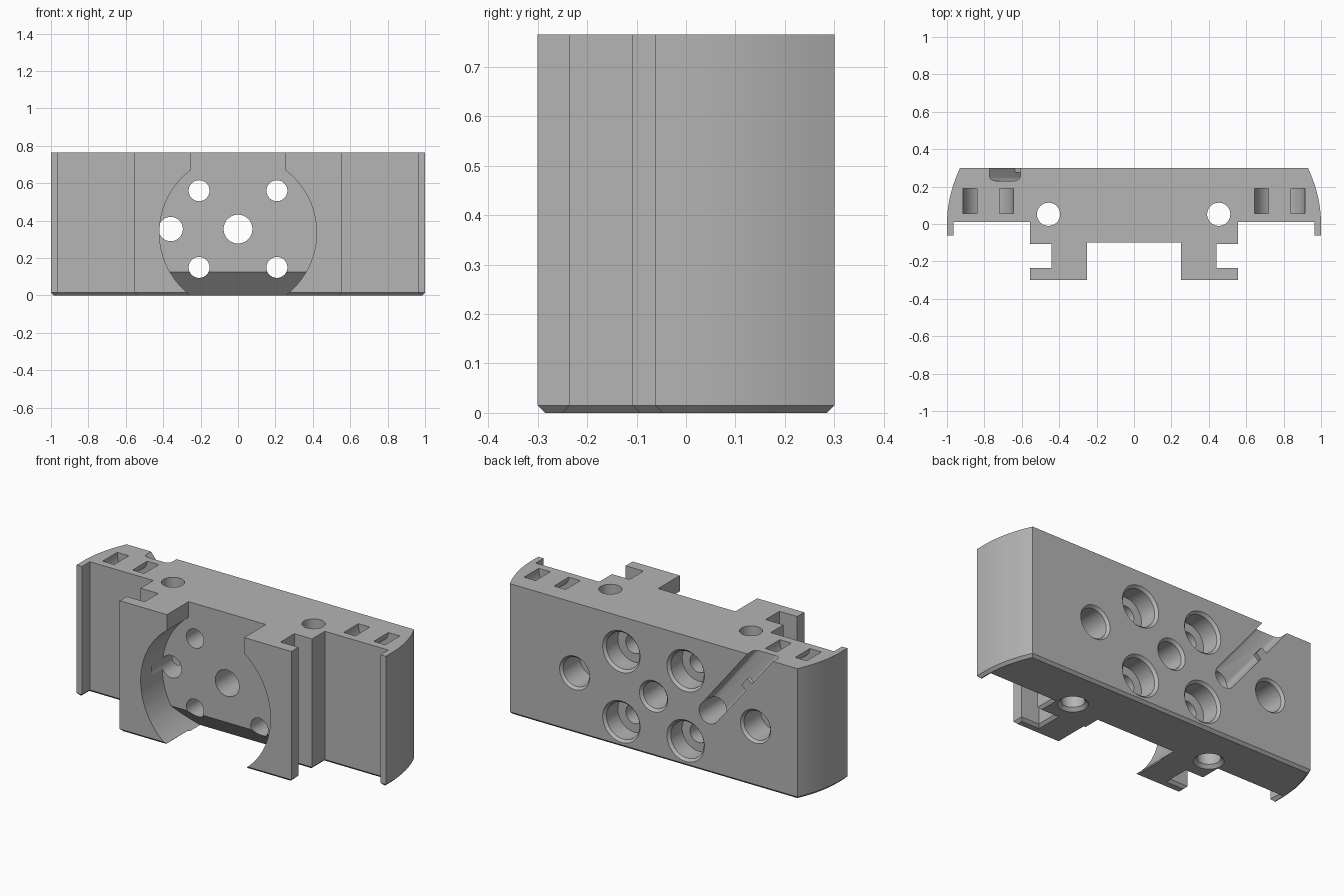
import bpy, bmesh, math
from mathutils import Matrix, Vector

HEIGHT, BACK = 0.765, 0.3
if "Cube" in bpy.data.objects:
    bpy.data.objects.remove(bpy.data.objects["Cube"])

gray = bpy.data.materials.new("plain gray")
gray.use_nodes = True
gray.diffuse_color = (0.46, 0.46, 0.46, 1)
gray.node_tree.nodes["Principled BSDF"].inputs["Base Color"].default_value = gray.diffuse_color


def finish(name, bm):
    bmesh.ops.recalc_face_normals(bm, faces=bm.faces)
    mesh = bpy.data.meshes.new(name)
    bm.to_mesh(mesh)
    bm.free()
    mesh.materials.append(gray)
    obj = bpy.data.objects.new(name, mesh)
    bpy.context.collection.objects.link(obj)
    return obj


def prism(points, vector):
    """Closed outline of 3D points swept along a vector."""
    bm = bmesh.new()
    face = bm.faces.new([bm.verts.new(p) for p in points])
    out = bmesh.ops.extrude_face_region(bm, geom=[face])
    verts = [v for v in out["geom"] if isinstance(v, bmesh.types.BMVert)]
    bmesh.ops.translate(bm, verts=verts, vec=vector)
    return bm


def lathe(profile, place, axis, segments=40):
    """Solid of revolution from (radius, distance) pairs along an axis."""
    bm = bmesh.new()
    turn = Vector((0, 0, 1)).rotation_difference(Vector(axis)).to_matrix().to_4x4()
    rings = []
    for r, t in profile:
        angles = [math.tau * i / segments for i in range(segments)]
        rings.append([bm.verts.new((r * math.cos(a), r * math.sin(a), t)) for a in angles])
    for low, high in zip(rings, rings[1:]):
        for i in range(segments):
            j = (i + 1) % segments
            bm.faces.new((low[i], low[j], high[j], high[i]))
    bm.faces.new(rings[0])
    bm.faces.new(rings[-1])
    bm.transform(Matrix.Translation(place) @ turn)
    return bm


def cut(target, bm):
    cutter = finish("cutter", bm)
    cutter.hide_render = True
    bpy.context.view_layer.objects.active = target
    mod = target.modifiers.new("cut", "BOOLEAN")
    mod.operation, mod.solver, mod.object = "DIFFERENCE", "EXACT", cutter
    bpy.ops.object.modifier_apply(modifier=mod.name)
    bpy.data.objects.remove(cutter)


# Body: mirrored plan outline with curved ends, lips and two T-shaped rails
half = [(0.25, -0.1), (0.25, -0.295), (0.555, -0.295), (0.555, -0.235), (0.44, -0.235),
        (0.44, -0.108), (0.555, -0.108), (0.555, 0.01), (0.965, 0.01), (0.965, -0.062), (1, -0.062)]
half = [(x, -BACK if y == -0.295 else y) for x, y in half]
half += [(1 - 0.07 * (i / 12) ** 2, BACK * i / 12) for i in range(13)]
outline = half + [(-x, y) for x, y in reversed(half)]
bm = prism([(x, y, 0) for x, y in outline], (0, 0, HEIGHT))
bottom = [e for e in bm.edges if all(v.co.z < 0.001 for v in e.verts)]
bmesh.ops.bevel(bm, geom=bottom, offset=0.015, segments=1, affect="EDGES", profile=0.5)
body = finish("body", bm)

# Round front pocket with a sloped lower edge
cut(body, lathe([(0.42, 0), (0.42, 0.3)], (0, -0.4, 0.335), (0, 1, 0), 96))
slope = lathe([(0.42, 0), (0.42, 0.4)], (0, -0.35, 0.335), (0, 1, 0), 96)
for point, normal in (((0, -0.1, 0.125), (0, 1, 0.9)), ((0, 0, 0.2), (0, 0, 1))):
    bmesh.ops.bisect_plane(slope, geom=slope.verts[:] + slope.edges[:] + slope.faces[:],
                           plane_co=point, plane_no=normal, clear_outer=True)
    rim = [e for e in slope.edges if e.is_boundary]
    bmesh.ops.holes_fill(slope, edges=rim)
cut(body, slope)


def back_hole(x, z, profile):
    cut(body, lathe(profile, (x, BACK, z), (0, -1, 0)))


# Counterbored screw holes
for x in (-0.208, 0.208):
    for z in (0.15, 0.56):
        back_hole(x, z, [(0.14, -0.02), (0.107, 0.015), (0.107, 0.12), (0.056, 0.12), (0.056, 0.5)])

# Centre through hole, cable hole and the two blind holes
back_hole(0, 0.355, [(0.11, -0.02), (0.077, 0.015), (0.077, 0.5)])
back_hole(-0.36, 0.355, [(0.065, -0.02), (0.065, 0.5)])
for x in (0.51, -0.66):
    back_hole(x, 0.355, [(0.115, -0.02), (0.085, 0.015), (0.085, 0.17)])

# Vertical rod holes, widened at the bottom
for x in (-0.457, 0.453):
    cut(body, lathe([(0.1, -0.02), (0.062, 0.018), (0.062, 1)], (x, 0.052, 0), (0, 0, 1)))

# Diagonal cable groove from the cable hole to the top edge
start, end = Vector((-0.36, 0, 0.355)), Vector((-0.69, 0, 0.765))
along = (end - start).normalized()
across = Vector((along.z, 0, -along.x))
section = [(-0.064, 0.05), (-0.064, -0.045)]
section += [(-0.04 - 0.024 * math.cos(a), -0.045 - 0.024 * math.sin(a)) for a in (0.4, 0.8, 1.2, 1.57)]
section += [(-s, d) for s, d in reversed(section)]
cut(body, prism([start + across * s + Vector((0, BACK + d, 0)) for s, d in section], along * 0.7))

# Curved tie tunnels, each opening as two rectangles in the top
for side in (-1, 1):
    arc = [math.pi * i / 20 for i in range(21)]
    ring = [(0.135, a) for a in arc] + [(0.06, a) for a in reversed(arc)]
    points = [(side * 0.78 + r * math.cos(a), 0.055, HEIGHT - r * math.sin(a)) for r, a in ring]
    top = [i for i, (r, a) in enumerate(ring) if a in (arc[0], arc[-1])]
    for i in top:
        points[i] = (points[i][0], points[i][1], HEIGHT + 0.01)
    cut(body, prism(points, (0, 0.135, 0)))

# Small retaining tab over the groove
middle = start + along * 0.3 - across * 0.07 + Vector((0, BACK - 0.025, 0))
corners = [middle, middle + across * 0.045, middle + across * 0.045 + along * 0.06, middle + along * 0.06]
tab = finish("groove_tab", prism(corners, (0, 0.0245, 0)))

# Smooth curved surfaces, keep machined edges crisp
bpy.ops.object.select_all(action="DESELECT")
body.select_set(True)
bpy.context.view_layer.objects.active = body
bpy.ops.object.shade_smooth_by_angle(angle=math.radians(28))
